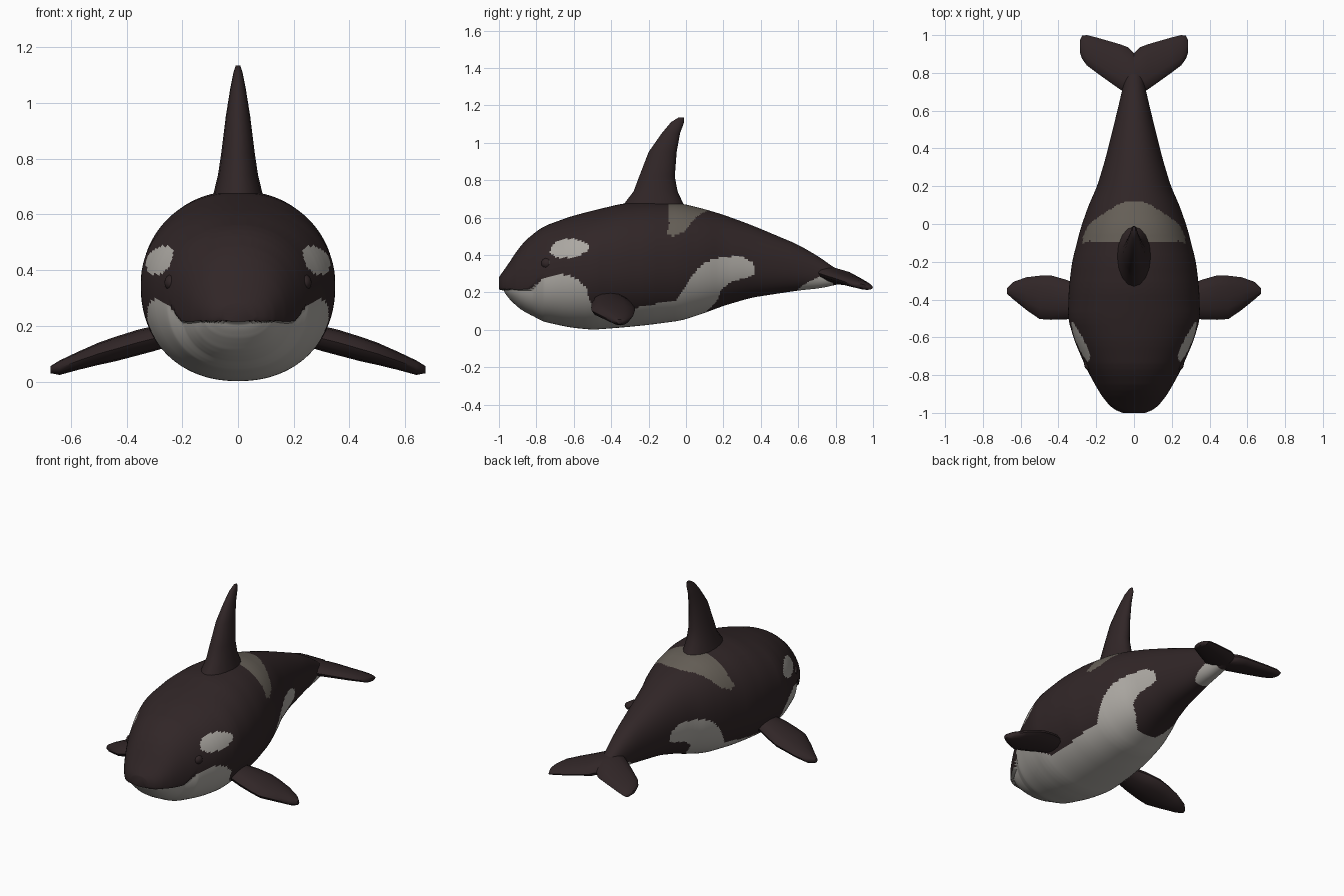
import bpy, bmesh, math

if "Cube" in bpy.data.objects:
    bpy.data.objects.remove(bpy.data.objects["Cube"])


def material(name, rgb):
    m = bpy.data.materials.new(name)
    m.diffuse_color = (*rgb, 1)
    m.use_nodes = True
    m.node_tree.nodes["Principled BSDF"].inputs["Base Color"].default_value = m.diffuse_color
    return m


BLACK = material("black skin", (0.030, 0.019, 0.020))
WHITE = material("white skin", (0.42, 0.40, 0.37))
GREY = material("grey saddle", (0.135, 0.118, 0.098))


def lin(keys, t):
    """Linear interpolation of rows (t, a, b, ...)."""
    if t <= keys[0][0]:
        return keys[0][1:]
    for k, n in zip(keys, keys[1:]):
        if t <= n[0]:
            f = (t - k[0]) / (n[0] - k[0])
            return [a + (b - a) * f for a, b in zip(k[1:], n[1:])]
    return keys[-1][1:]


def smooth(keys, t, r):
    """Interpolation with softened corners."""
    r = min(r, 0.5 * (t - keys[0][0]), 0.5 * (keys[-1][0] - t))
    rows = [lin(keys, t + d) for d in (-r, 0, r)]
    return [sum(c) / 3 for c in zip(*rows)]


def inside(poly, y, z):
    hit = False
    for (y1, z1), (y2, z2) in zip(poly, poly[1:] + poly[:1]):
        if (z1 > z) != (z2 > z) and y < (y2 - y1) * (z - z1) / (z2 - z1) + y1:
            hit = not hit
    return hit


def loft(name, rings, mats, paint=None, angle=50):
    """Skin closed rings of points and cap both ends."""
    bm = bmesh.new()
    vs = [[bm.verts.new(p) for p in r] for r in rings]
    n = len(rings[0])
    for a, b in zip(vs, vs[1:]):
        for i in range(n):
            j = (i + 1) % n
            bm.faces.new((a[i], a[j], b[j], b[i]))
    bm.faces.new(vs[0][::-1])
    bm.faces.new(vs[-1])
    bmesh.ops.recalc_face_normals(bm, faces=bm.faces)
    if paint:
        for f in bm.faces:
            f.material_index = paint(f.calc_center_median())
    me = bpy.data.meshes.new(name)
    bm.to_mesh(me)
    bm.free()
    for m in mats:
        me.materials.append(m)
    ob = bpy.data.objects.new(name, me)
    bpy.context.collection.objects.link(ob)
    bpy.ops.object.select_all(action='DESELECT')
    ob.select_set(True)
    bpy.context.view_layer.objects.active = ob
    bpy.ops.object.shade_smooth_by_angle(angle=math.radians(angle))
    return ob


# Body profile: y, top z, bottom z, half width, height of the widest point
BODY = [(-1.0, .28, .215, .06, .235), (-.98, .31, .18, .11, .235),
        (-.94, .365, .135, .15, .24), (-.88, .46, .09, .19, .25),
        (-.77, .55, .045, .25, .28), (-.62, .605, .012, .315, .32),
        (-.5, .637, 0, .35, .345), (-.34, .675, .012, .345, .35),
        (-.2, .685, .026, .328, .35), (-.02, .675, .05, .282, .36),
        (.1, .645, .09, .24, .37), (.2, .615, .128, .195, .37),
        (.35, .56, .172, .15, .36), (.6, .455, .21, .088, .33),
        (.72, .385, .222, .06, .3), (.8, .325, .24, .045, .28),
        (.86, .30, .255, .02, .277)]

# Painted regions as side outlines (y, z)
BELLY = [(-1.1, .215), (-.82, .218), (-.77, .27), (-.7, .295), (-.64, .295),
         (-.58, .27), (-.53, .22), (-.515, .15), (-.42, .1), (-.28, .115),
         (-.05, .16), (-.01, .22), (.04, .3), (.1, .36), (.18, .388),
         (.29, .395), (.36, .36), (.37, .3), (.33, .28), (.24, .255),
         (.185, .21), (.165, .15), (.11, .1), (.11, -.1), (-1.1, -.1)]
TAIL_PATCH = [(.6, .22), (.66, .26), (.72, .285), (.79, .28), (.79, .1), (.6, .1)]
SADDLE = [(-.1, .8), (-.09, .57), (-.105, .515), (-.07, .5), (0, .53),
          (.035, .585), (.08, .62), (.12, .637), (.125, .8)]
EYE_PATCH = [(-.73, .415), (-.715, .455), (-.67, .483), (-.6, .488),
             (-.54, .468), (-.51, .445), (-.54, .41), (-.61, .385), (-.69, .385)]


def paint_body(c):
    if inside(SADDLE, c.y, c.z):
        return 2
    return int(any(inside(p, c.y, c.z) for p in (BELLY, TAIL_PATCH, EYE_PATCH)))


rings = []
for i in range(231):
    y = -1 + 1.86 * (i / 230) ** 1.15
    top, bot, w, mid = smooth(BODY, y, .03)
    ring = []
    for k in range(144):
        a = math.tau * (k + .5) / 144
        c, s = math.cos(a), math.sin(a)
        x = w * math.copysign(abs(c) ** .92, c)
        z = mid + (top - mid if s > 0 else mid - bot) * math.copysign(abs(s) ** .92, s)
        # lower jaw sits slightly behind the upper lip
        step = .022 if z < .215 + max(0, y + .84) and y < -.76 else 0
        step *= min(1, (-.76 - y) / .08)
        ring.append((x * (1 - step * 2), y + step, z))
    rings.append(ring)
loft("body", rings, [BLACK, WHITE, GREY], paint_body)

# Dorsal fin: z, front y, back y, half thickness
DORSAL = [(.62, -.36, .01, .1), (.675, -.33, -.015, .088), (.74, -.28, -.045, .072),
          (.82, -.25, -.06, .06), (.95, -.2, -.05, .044), (1.05, -.13, -.032, .028),
          (1.11, -.08, -.01, .016), (1.135, -.04, -.012, .008)]
rings = []
for z, f, b, t in DORSAL:
    rings.append([(t * math.sin(a), (f + b) / 2 + (b - f) / 2 * math.cos(a), z)
                  for a in (math.tau * k / 16 for k in range(16))])
loft("dorsal_fin", rings, [BLACK])

# Side fins: x, front y, back y, centre z, half thickness
FLIPPER = [(.22, -.49, -.32, .17, .035), (.3, -.495, -.32, .155, .045),
           (.36, -.505, -.295, .14, .046), (.44, -.507, -.272, .117, .044),
           (.5, -.503, -.274, .1, .04), (.57, -.455, -.282, .076, .033),
           (.64, -.398, -.307, .05, .026), (.672, -.37, -.34, .043, .013)]
# Tail flukes: x, front y, back y, centre z, half thickness
FLUKE = [(0, .68, .905, .277, .042), (.03, .69, .935, .275, .042),
         (.07, .71, .95, .273, .036), (.12, .745, .965, .268, .032),
         (.19, .795, .985, .262, .028), (.25, .84, 1.0, .256, .022),
         (.275, .875, .997, .25, .018), (.287, .91, .97, .25, .01)]
for side, label in ((1, "right"), (-1, "left")):
    for part, keys, slope in (("side_fin", FLIPPER, 0), ("tail_fluke", FLUKE, -.2)):
        rings = []
        for x, f, b, z, t in keys:
            ring = []
            for k in range(12):
                a = math.tau * k / 12
                dy = (b - f) / 2 * math.cos(a)
                ring.append((side * x, (f + b) / 2 + dy,
                             z + slope * ((f + b) / 2 + dy - .86) + t * math.sin(a)))
            rings.append(ring)
        loft(f"{label}_{part}", rings, [BLACK])

    # Eye: dark ball with a pale rear rim
    rings = []
    for i in range(1, 12):
        a = math.pi * i / 12
        rings.append([(side * .238 + .026 * math.sin(a) * math.cos(b),
                       -.742 - .032 * math.cos(a),
                       .355 + .03 * math.sin(a) * math.sin(b))
                      for b in (math.tau * k / 16 for k in range(16))])
    loft(f"{label}_eye", rings, [BLACK, WHITE], lambda c: int(-.732 < c.y < -.716))
